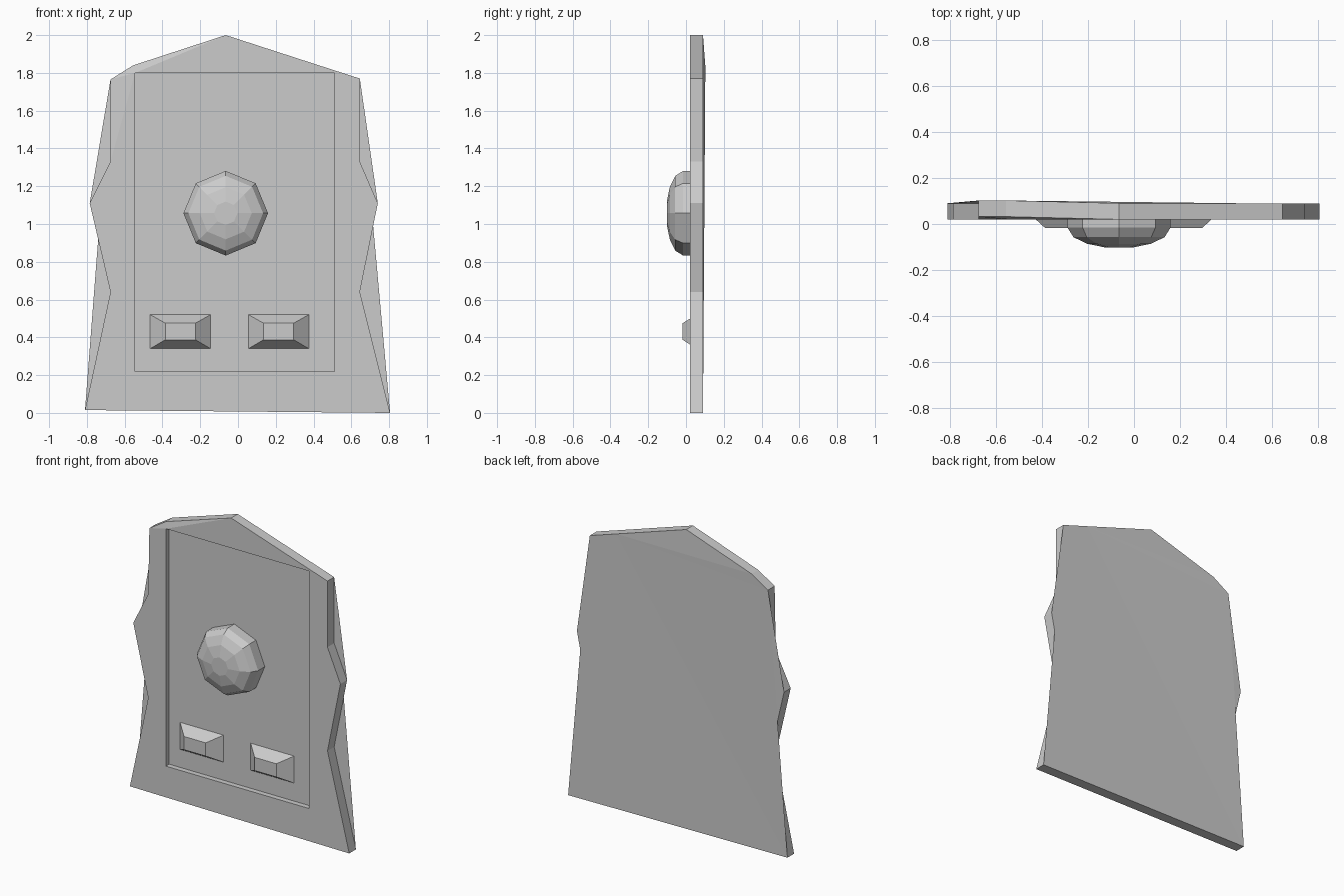
import bpy, bmesh
from math import sin, cos, pi, radians

cube = bpy.data.objects.get("Cube")
if cube:
    bpy.data.objects.remove(cube, do_unlink=True)

STONE = (0.6, 0.6, 0.6, 1)
stone = bpy.data.materials.new("stone_grey")
stone.use_nodes = True
stone.diffuse_color = STONE
stone.node_tree.nodes["Principled BSDF"].inputs["Base Color"].default_value = STONE

FRONT, BACK, PANEL = 0.02, 0.09, 0.055


def finish(name, bm):
    bmesh.ops.recalc_face_normals(bm, faces=bm.faces)
    mesh = bpy.data.meshes.new(name)
    bm.to_mesh(mesh)
    bm.free()
    mesh.materials.append(stone)
    obj = bpy.data.objects.new(name, mesh)
    bpy.context.collection.objects.link(obj)
    return obj


def ring(bm, points, y):
    return [bm.verts.new((x, y, z)) for x, z in points]


def bridge(bm, a, b):
    n = len(a)
    for i in range(n):
        j = (i + 1) % n
        bm.faces.new((a[i], a[j], b[j], b[i]))


def loop_edges(bm, verts):
    return [bm.edges.new((verts[i - 1], verts[i])) for i in range(len(verts))]


def rect(x0, x1, z0, z1):
    return [(x0, z0), (x1, z0), (x1, z1), (x0, z1)]


def loft(name, sections):
    """Stack of (points, y) sections, closed at both ends."""
    bm = bmesh.new()
    rings = [ring(bm, pts, y) for pts, y in sections]
    for a, b in zip(rings, rings[1:]):
        bridge(bm, a, b)
    bm.faces.new(rings[0])
    bm.faces.new(rings[-1])
    return finish(name, bm)


# Slab with a jagged outline and a sunken rectangular panel
outline = [(-0.81, 0.015), (0.805, 0), (0.645, 0.64), (0.74, 1.11),
           (0.645, 1.33), (0.645, 1.77), (0.45, 1.833), (-0.065, 2),
           (-0.555, 1.84), (-0.675, 1.765), (-0.675, 1.33),
           (-0.785, 1.11), (-0.675, 0.64)]
recess = rect(-0.545, 0.51, 0.22, 1.8)

bm = bmesh.new()
front, back = ring(bm, outline, FRONT), ring(bm, outline, BACK)
rim, floor = ring(bm, recess, FRONT), ring(bm, recess, PANEL)
bmesh.ops.triangle_fill(bm, edges=loop_edges(bm, front) + loop_edges(bm, rim),
                        use_beauty=True, normal=(0, -1, 0))
bridge(bm, front, back)
bridge(bm, rim, floor)
bm.faces.new(floor)
back_face = bm.faces.new(back)
bmesh.ops.triangulate(bm, faces=[back_face])
# Slight backward warp of the upper right corner
for v in front[8:10] + back[8:10]:
    v.co.y += 0.012
finish("slab", bm)


# Faceted eight-sided dome
def octagon(r):
    return [(-0.065 + r * cos(i * pi / 4), 1.057 + r * sin(i * pi / 4))
            for i in range(8)]


R = 0.224
sections = [(octagon(R), PANEL)]
for angle in (90, 62, 38, 16):
    a = radians(angle)
    sections.append((octagon(R * sin(a)), -0.015 - 0.09 * cos(a)))
loft("dome", sections)

# Two bevelled blocks below the dome
for name, cx in (("right_block", -0.305), ("left_block", 0.215)):
    loft(name, [(rect(cx - 0.16, cx + 0.16, 0.34, 0.52), PANEL),
                (rect(cx - 0.08, cx + 0.08, 0.387, 0.475), -0.018)])
